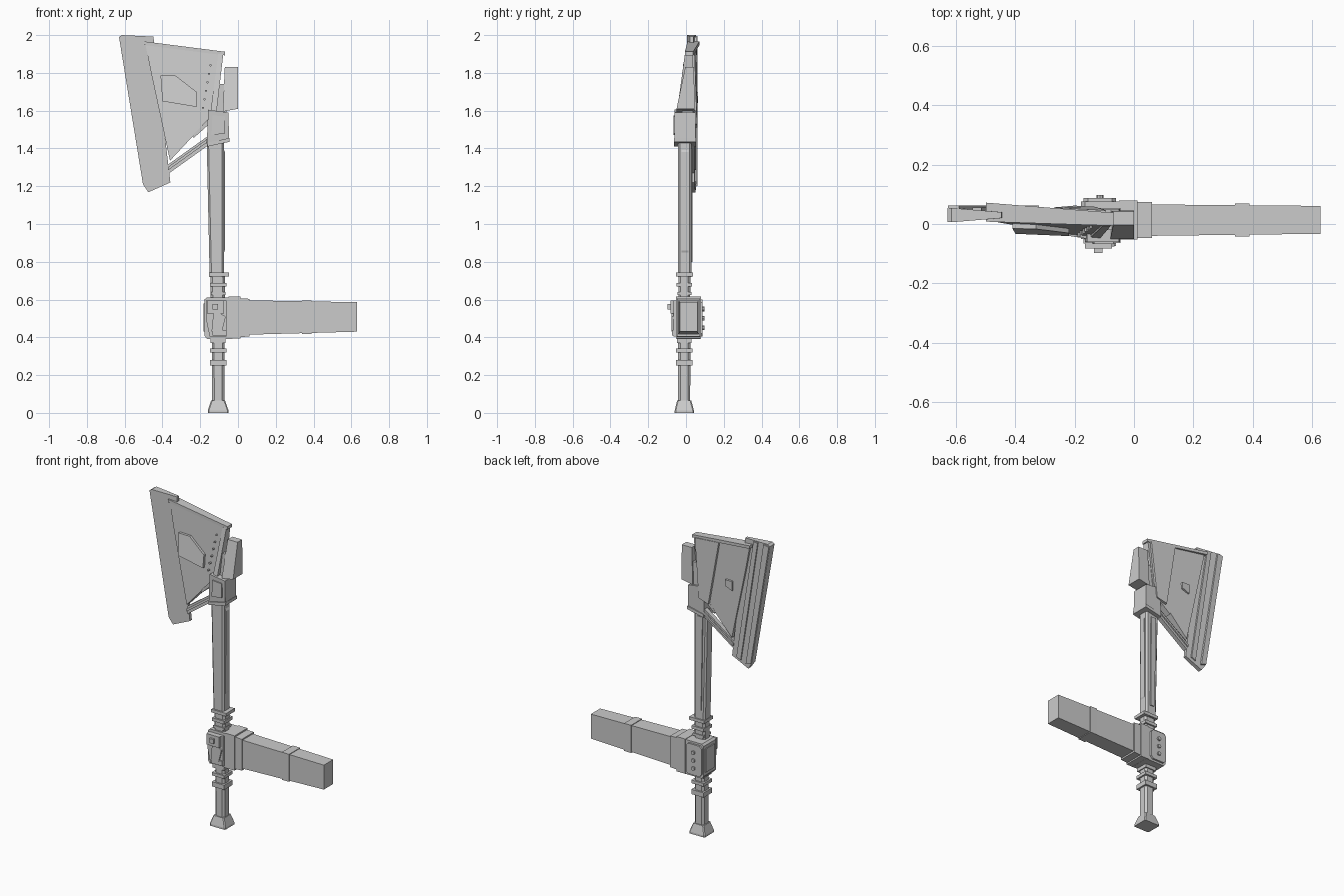
import bpy, bmesh
from mathutils import Vector


def finish(name, bm):
    bmesh.ops.recalc_face_normals(bm, faces=bm.faces)
    me = bpy.data.meshes.new(name)
    bm.to_mesh(me)
    bm.free()
    ob = bpy.data.objects.new(name, me)
    bpy.context.collection.objects.link(ob)
    return ob


def skin(name, rings):
    """Closed solid through rings of equal point count."""
    bm = bmesh.new()
    vs = [[bm.verts.new(p) for p in r] for r in rings]
    n = len(vs[0])
    for a, b in zip(vs, vs[1:]):
        for i in range(n):
            j = (i + 1) % n
            bm.faces.new((a[i], a[j], b[j], b[i]))
    bm.faces.new(vs[0])
    bm.faces.new(vs[-1])
    return finish(name, bm)


def loft(name, sections, axis='z', c=0.0):
    """Rectangular sections (t, u0, u1, v0, v1), corners cut by c."""
    rings = []
    for t, a, b, d, e in sections:
        if c:
            r = [(a + c, d), (b - c, d), (b, d + c), (b, e - c),
                 (b - c, e), (a + c, e), (a, e - c), (a, d + c)]
        else:
            r = [(a, d), (b, d), (b, e), (a, e)]
        rings.append([(u, v, t) if axis == 'z' else (t, u, v) for u, v in r])
    return skin(name, rings)


def slab(name, outline, y0=None, y1=None):
    """Outline of (x, z) or (x, z, front y, back y) made solid."""
    pts = [p if len(p) == 4 else (p[0], p[1], y0, y1) for p in outline]
    return skin(name, [[(x, f, z) for x, z, f, b in pts],
                       [(x, b, z) for x, z, f, b in pts]])


def box(name, x0, x1, y0, y1, z0, z1):
    return loft(name, [(z0, x0, x1, y0, y1), (z1, x0, x1, y0, y1)])


def stud(name, x, y0, y1, z, r, n=8):
    bm = bmesh.new()
    bmesh.ops.create_cone(bm, cap_ends=True, segments=n, radius1=r, radius2=r, depth=abs(y1 - y0))
    ob = finish(name, bm)
    ob.rotation_euler.x = 1.5708
    ob.location = (x, (y0 + y1) / 2, z)


# Handle: pommel, grip, shaft
loft("pommel", [(0, -.16, -.05, -.06, .042), (.012, -.16, -.05, -.06, .042),
                (.065, -.143, -.068, -.047, .028)], c=.006)
loft("lower_grip", [(.06, -.137, -.072, -.042, .022), (.40, -.139, -.071, -.042, .024)], c=.012)
loft("neck", [(.59, -.145, -.07, -.04, .022), (.74, -.147, -.068, -.04, .024)], c=.012)
loft("upper_shaft", [(.72, -.15, -.074, -.042, .028), (1.45, -.166, -.074, -.042, .028)], c=.01)
slab("shaft_inlay", [(-.078, .84), (-.070, .86), (-.068, 1.38), (-.078, 1.40)], -.025, .012)
slab("shaft_back_rib", [(-.13, .80), (-.10, .80), (-.105, 1.40), (-.14, 1.40)], .02, .034)

# Collar rings on the handle
for i, (z0, z1, g) in enumerate([(.25, .28, .010), (.32, .34, .010), (.37, .395, .006),
                                 (.625, .64, .004), (.668, .688, .009)]):
    box("handle_ring_%d" % i, -.139 - g, -.071 + g, -.042 - g, .024 + g, z0, z1)
slab("upper_ring", [(-.153, .722), (-.048, .722), (-.048, .742), (-.153, .742)], -.052, .036)

# Hub block with side plates
slab("hub", [(-.178, .41), (-.165, .392), (-.03, .392), (-.03, .612),
             (-.165, .612), (-.178, .60)], -.05, .076)
box("hub_left_plate", -.183, -.17, -.03, .06, .43, .58)
slab("hub_back_plate", [(-.17, .42), (-.155, .405), (-.075, .405), (-.06, .42),
                        (-.06, .585), (-.075, .60), (-.155, .60), (-.17, .585)], .07, .088)
for z in (.45, .50, .55):
    stud("hub_back_bolt", -.115, .085, .098, z, .012)
slab("hub_front_plate", [(-.15, .405), (-.06, .405), (-.06, .595), (-.17, .595), (-.17, .50)], -.066, -.045)
box("latch_block", -.165, -.075, -.083, -.06, .525, .595)
box("latch_button", -.135, -.107, -.097, -.08, .548, .576)
slab("latch_arm", [(-.14, .43), (-.085, .43), (-.065, .51), (-.10, .53), (-.13, .53)], -.076, -.06)
box("latch_foot", -.135, -.06, -.074, -.06, .41, .44)

# Side arm: collars, tapered box, band
loft("arm_collar_inner", [(-.05, -.052, .079, .393, .615), (.012, -.052, .079, .393, .615)], 'x')
loft("arm_collar_outer", [(.01, -.047, .074, .402, .606), (.06, -.047, .074, .404, .604)], 'x')
loft("arm", [(.05, -.040, .066, .414, .596), (.63, -.033, .061, .43, .586)], 'x')
loft("arm_band", [(.34, -.042, .069, .418, .595), (.39, -.042, .069, .419, .594)], 'x')

# Head socket and counterweight
slab("head_socket", [(-.165, 1.41, -.052, .045), (-.05, 1.438, -.052, .045), (-.048, 1.45, -.06, .05),
                     (-.05, 1.59, -.06, .05), (-.158, 1.605, -.06, .05), (-.165, 1.43, -.06, .05)])
slab("socket_lip", [(-.162, 1.41), (-.045, 1.435), (-.045, 1.455), (-.163, 1.43)], -.064, .054)
slab("socket_front_pad", [(-.14, 1.47), (-.07, 1.48), (-.07, 1.57), (-.135, 1.575)], -.067, -.05)
slab("counterweight", [(-.08, 1.595, -.05, .046), (0, 1.61, -.05, .046),
                       (0, 1.83, -.004, .042), (-.07, 1.83, -.004, .042)])
slab("counterweight_mount", [(-.13, 1.57), (-.06, 1.57), (-.07, 1.74), (-.11, 1.74)], -.02, .036)

# Blade body, thick at the socket and thin at the top
BODY = [(-.49, 1.95, .012, .058), (-.095, 1.90, -.003, .032), (-.125, 1.565, -.046, .04),
        (-.22, 1.485, -.035, .048), (-.36, 1.335, -.004, .052), (-.46, 1.80, .006, .055)]
slab("blade_body", BODY)
slab("blade_back_panel", [(-.27, 1.92, .03, .056), (-.095, 1.90, .02, .046),
                          (-.13, 1.53, .03, .058), (-.20, 1.51, .03, .062)])
slab("blade_root_edge", [(-.105, 1.90, -.006, .034), (-.078, 1.90, -.006, .034),
                         (-.118, 1.555, -.053, .042), (-.15, 1.56, -.05, .042)])
slab("blade_top_rim", [(-.50, 1.948, .008, .072), (-.07, 1.893, -.006, .038),
                       (-.07, 1.912, -.006, .038), (-.50, 1.967, .008, .072)])
slab("blade_lower_rim", [(-.118, 1.56, -.054, .04), (-.235, 1.455, -.038, .05),
                         (-.235, 1.475, -.038, .05), (-.13, 1.585, -.054, .04)])


def front_y(x, z):
    """Approximate front face of the blade body."""
    p, q, r = [Vector((v[0], v[2], v[1])) for v in (BODY[0], BODY[1], BODY[2])]
    n = (q - p).cross(r - p)
    return p.y - (n.x * (x - p.x) + n.z * (z - p.z)) / n.y


# Front relief panel, rear boss, rivets along the root
slab("front_relief_panel", [(x, z, front_y(x, z) - .004, .03) for x, z in
                            [(-.41, 1.785), (-.33, 1.785), (-.22, 1.70), (-.22, 1.62), (-.40, 1.65)]])
slab("rear_boss", [(-.37, 1.64), (-.32, 1.66), (-.32, 1.70), (-.37, 1.70)], .04, .063)
for i in range(6):
    x, z = -.145 - .008 * i, 1.84 - .045 * i
    y = front_y(x, z)
    stud("root_rivet", x, y - .005, y + .01, z, .006, 6)

# Cutting edge strip with raised rear rims, and its strut
slab("cutting_edge", [(-.63, 1.99, .006, .054), (-.615, 2.0, .006, .054), (-.447, 1.992, .02, .04),
                      (-.445, 1.96, .02, .04), (-.358, 1.22, .026, .046), (-.475, 1.168, .022, .05),
                      (-.503, 1.21, .018, .056)])
slab("edge_outer_rim", [(-.628, 1.988), (-.59, 1.995), (-.465, 1.20), (-.50, 1.21)], .045, .062)
slab("edge_inner_rim", [(-.545, 1.99), (-.515, 1.99), (-.395, 1.225), (-.425, 1.21)], .035, .056)
slab("lower_strut", [(-.16, 1.415), (-.16, 1.465), (-.37, 1.315), (-.37, 1.265)], .018, .046)
slab("strut_ridge", [(-.16, 1.435), (-.16, 1.452), (-.37, 1.302), (-.37, 1.285)], .01, .054)
